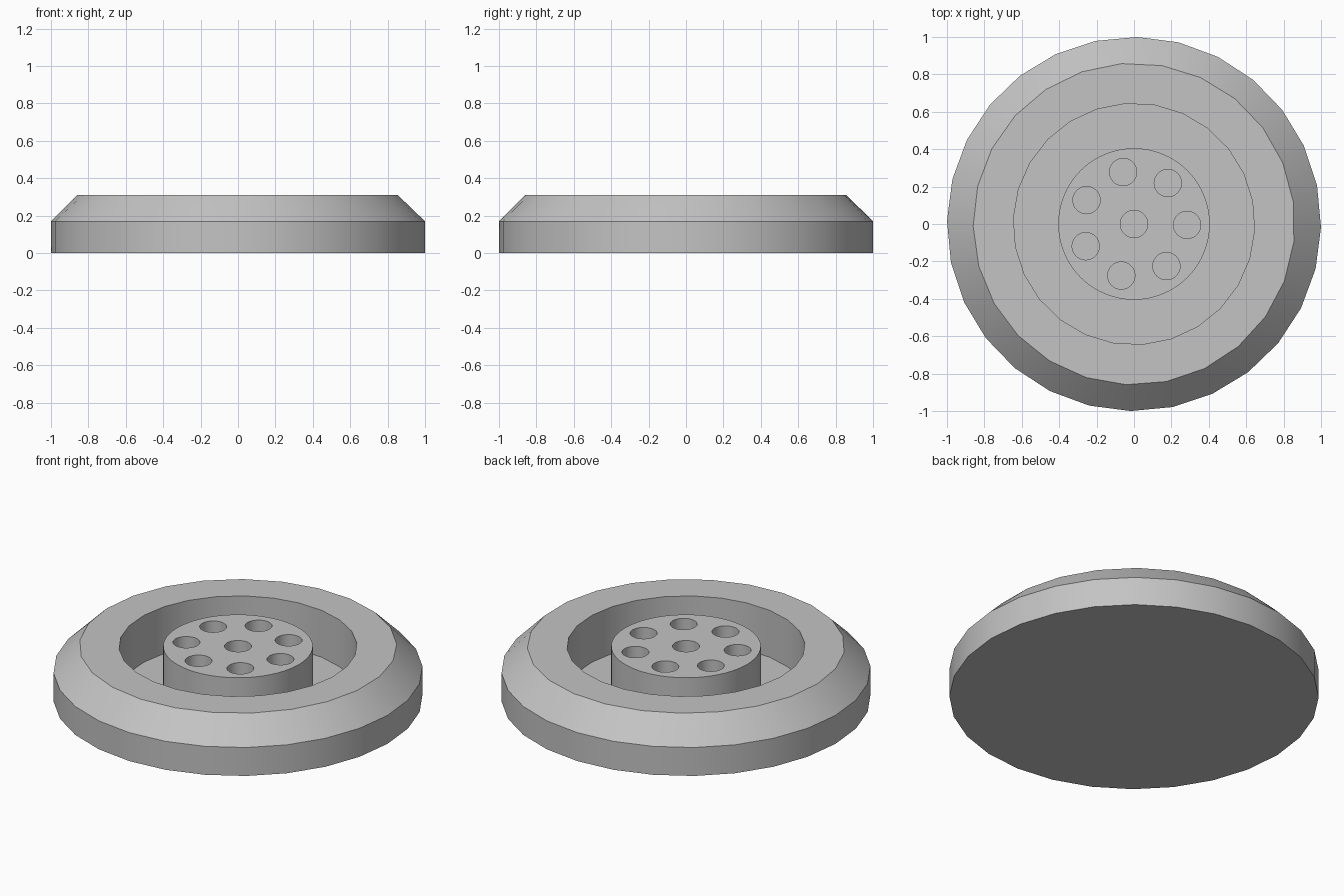
import bpy, bmesh
from math import sin, cos, radians, tau

cube = bpy.data.objects.get("Cube")
if cube:
    bpy.data.objects.remove(cube, do_unlink=True)

TOP, RIM, FLOOR = 0.31, 0.17, 0.03

grey = bpy.data.materials.new("plain grey")
grey.use_nodes = True
grey.diffuse_color = (0.55, 0.55, 0.55, 1)
grey.node_tree.nodes["Principled BSDF"].inputs["Base Color"].default_value = grey.diffuse_color


def ring(bm, radius, z, sides, start=0.0, x=0.0, y=0.0):
    """One loop of vertices around (x, y), starting at an angle in degrees."""
    angles = [radians(start) + tau * i / sides for i in range(sides)]
    return [bm.verts.new((x + radius * cos(a), y + radius * sin(a), z)) for a in angles]


def cylinder(bm, radius, z0, z1, sides, start=0.0, x=0.0, y=0.0):
    low = ring(bm, radius, z0, sides, start, x, y)
    high = ring(bm, radius, z1, sides, start, x, y)
    bm.faces.new(low[::-1])
    bm.faces.new(high)
    for i in range(sides):
        j = (i + 1) % sides
        bm.faces.new((low[i], low[j], high[j], high[i]))


def make_object(name, bm):
    mesh = bpy.data.meshes.new(name)
    bm.to_mesh(mesh)
    bm.free()
    mesh.materials.append(grey)
    obj = bpy.data.objects.new(name, mesh)
    bpy.context.collection.objects.link(obj)
    return obj


def cut_and_smooth(obj, cutter):
    cutter.hide_render = True
    mod = obj.modifiers.new("cut", 'BOOLEAN')
    mod.operation = 'DIFFERENCE'
    mod.solver = 'EXACT'
    mod.object = cutter
    bpy.ops.object.select_all(action='DESELECT')
    bpy.context.view_layer.objects.active = obj
    obj.select_set(True)
    bpy.ops.object.modifier_apply(modifier=mod.name)
    bpy.data.objects.remove(cutter, do_unlink=True)
    bpy.ops.object.shade_smooth_by_angle(angle=radians(30))


# Round base with a bevelled shoulder
bm = bmesh.new()
ring(bm, 1.0, 0.0, 28, -1.0)
ring(bm, 1.0, RIM, 28, -1.0)
ring(bm, 0.86, TOP, 25, 8.0)
bmesh.ops.convex_hull(bm, input=bm.verts[:])
bmesh.ops.dissolve_limit(bm, angle_limit=radians(0.5), verts=bm.verts[:], edges=bm.edges[:])
bmesh.ops.recalc_face_normals(bm, faces=bm.faces[:])
base = make_object("base_ring", bm)

# Deep circular well in the base
bm = bmesh.new()
cylinder(bm, 0.645, FLOOR, 0.6, 26, 94.0)
cut_and_smooth(base, make_object("well_cutter", bm))

# Central post rising from the well floor
bm = bmesh.new()
cylinder(bm, 0.405, FLOOR - 0.01, TOP, 64)
post = make_object("centre_post", bm)

# One middle hole and seven around it
bm = bmesh.new()
cylinder(bm, 0.073, FLOOR, 0.6, 32)
for i in range(7):
    a = tau * i / 7 - radians(1)
    cylinder(bm, 0.073, FLOOR, 0.6, 32, 0.0, 0.284 * cos(a), 0.284 * sin(a))
cut_and_smooth(post, make_object("hole_cutter", bm))
